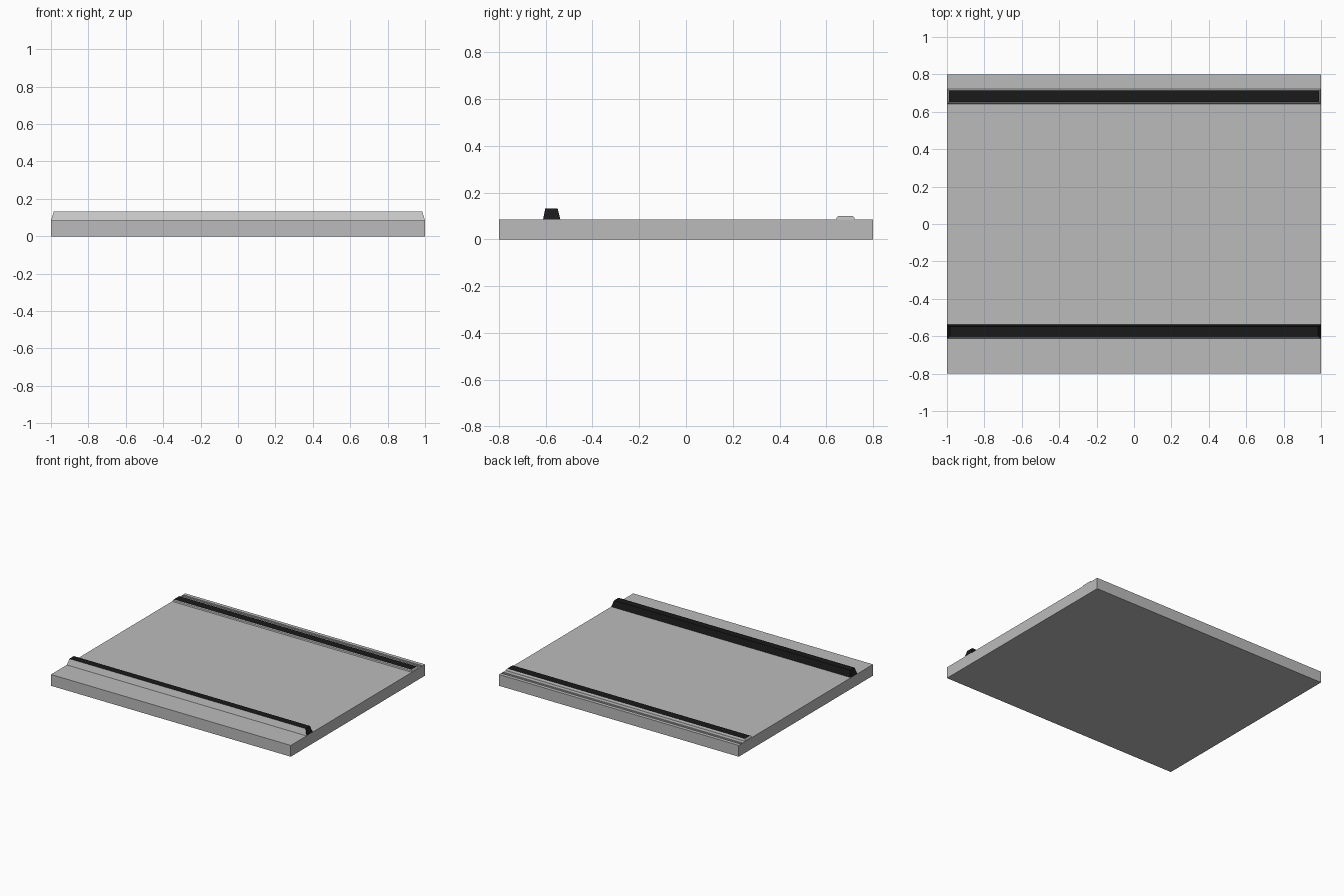
import bpy, bmesh

if "Cube" in bpy.data.objects:
    bpy.data.objects.remove(bpy.data.objects["Cube"])


def material(name, v):
    m = bpy.data.materials.new(name)
    m.diffuse_color = (v, v, v, 1)
    m.use_nodes = True
    m.node_tree.nodes["Principled BSDF"].inputs["Base Color"].default_value = m.diffuse_color
    return m


grey = material("mid_grey", 0.5)
light = material("light_grey", 0.8)
black = material("black", 0.01)


def layered(name, layers, mats, pick=lambda n: 0):
    """Stack of rectangles (half x, y0, y1, z) joined into a closed solid."""
    bm = bmesh.new()
    rings = []
    for hx, y0, y1, z in layers:
        rings.append([bm.verts.new((x, y, z)) for x, y in
                      ((-hx, y0), (hx, y0), (hx, y1), (-hx, y1))])
    bm.faces.new(rings[0][::-1])
    bm.faces.new(rings[-1])
    for a, b in zip(rings, rings[1:]):
        for i in range(4):
            j = (i + 1) % 4
            bm.faces.new((a[i], a[j], b[j], b[i]))
    bm.normal_update()
    for f in bm.faces:
        f.material_index = pick(f.normal)
    me = bpy.data.meshes.new(name)
    bm.to_mesh(me)
    bm.free()
    for m in mats:
        me.materials.append(m)
    ob = bpy.data.objects.new(name, me)
    bpy.context.collection.objects.link(ob)
    return ob


TOP = 0.085

# Flat base slab
slab = layered("base_slab", [(1, -0.8, 0.8, 0), (1, -0.8, 0.8, TOP)], [grey])

# Shallow groove behind the rear strip
cutter = layered("groove_cutter", [(0.997, 0.752, 0.773, TOP - 0.008),
                                   (0.997, 0.752, 0.773, TOP + 0.02)], [grey])
cutter.hide_render = True
cutter.hide_viewport = True
cut = slab.modifiers.new("groove", 'BOOLEAN')
cut.operation = 'DIFFERENCE'
cut.solver = 'EXACT'
cut.object = cutter

# Front ridge: light front face, black elsewhere
layered("front_ridge", [(1, -0.612, -0.537, TOP - 0.002),
                        (0.985, -0.602, -0.549, 0.132)],
        [black, light], lambda n: 1 if n.y < -0.7 else 0)

# Low rear strip: grey sides, black top
layered("rear_strip", [(0.999, 0.642, 0.722, TOP - 0.002),
                       (0.995, 0.645, 0.719, 0.095),
                       (0.99, 0.652, 0.714, 0.1)],
        [grey, black], lambda n: 1 if n.z > 0.95 else 0)
